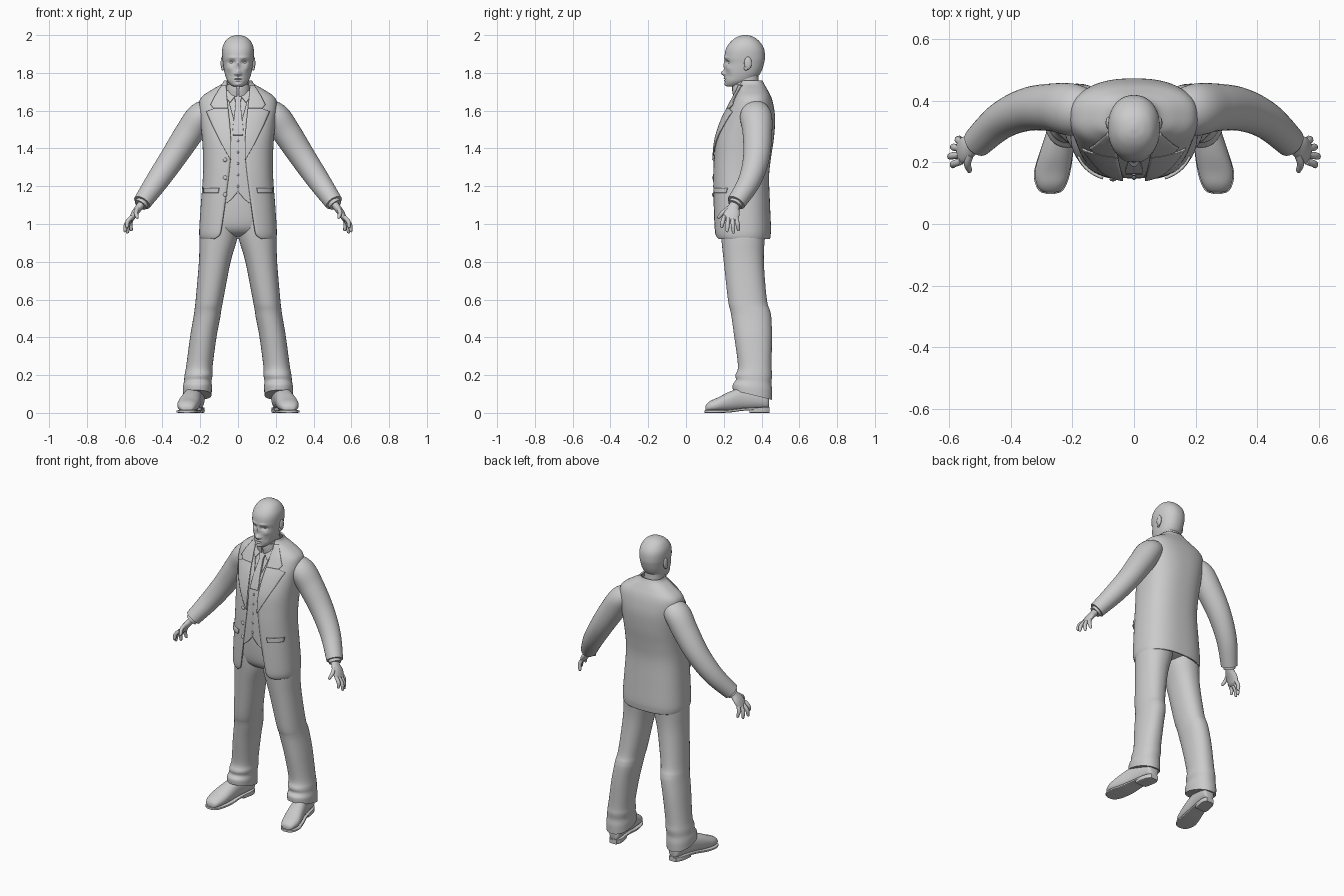
import bpy, bmesh, math
from mathutils import Vector


def smooth_rows(rows, sub):
    """Catmull-Rom interpolation through rows of numbers."""
    out = []
    for i in range(len(rows) - 1):
        a, b, c, d = (rows[max(i - 1, 0)], rows[i], rows[i + 1], rows[min(i + 2, len(rows) - 1)])
        for k in range(sub):
            t = k / sub
            out.append([0.5 * (2 * q + (r - p) * t + (2 * p - 5 * q + 4 * r - s) * t * t
                               + (3 * q - p - 3 * r + s) * t ** 3) for p, q, r, s in zip(a, b, c, d)])
    out.append(list(rows[-1]))
    return out


def skin(name, rings, closed=True, caps=True, mirror=False, thick=0, offset=-1):
    """Bridge point rings into a mesh object."""
    bm = bmesh.new()
    vs = [[bm.verts.new(p) for p in ring] for ring in rings]
    n = len(vs[0])
    for a, b in zip(vs, vs[1:]):
        for j in range(n if closed else n - 1):
            k = (j + 1) % n
            bm.faces.new((a[j], a[k], b[k], b[j]))
    if closed and caps:
        bm.faces.new(vs[0])
        bm.faces.new(vs[-1])
    bmesh.ops.recalc_face_normals(bm, faces=bm.faces)
    me = bpy.data.meshes.new(name)
    bm.to_mesh(me)
    bm.free()
    ob = bpy.data.objects.new(name, me)
    bpy.context.collection.objects.link(ob)
    if thick:
        m = ob.modifiers.new("Thickness", 'SOLIDIFY')
        m.thickness, m.offset = thick, offset
    if mirror:
        ob.modifiers.new("Mirror", 'MIRROR').use_clip = False
    return ob


def spow(v, e):
    return math.copysign(abs(v) ** e, v)


def tube(name, rows, n=48, p=2.2, sub=5, axis='z', gap=False, **kw):
    """Superellipse loft; rows are (t, cx, half_x, low, high[, front gap])."""
    rings = []
    for r in smooth_rows(rows, sub):
        t, cx, hx, lo, hi = r[:5]
        g = math.asin(min(abs(r[5]) / hx, 0.95) ** (p / 2)) if gap else 0
        ring = []
        for j in range(n):
            a = -math.pi / 2 + g + (2 * math.pi - 2 * g) * j / (n - 1 if gap else n)
            x = cx + hx * spow(math.cos(a), 2 / p)
            w = (lo + hi) / 2 + (hi - lo) / 2 * spow(math.sin(a), 2 / p)
            ring.append((x, w, t) if axis == 'z' else (x, t, w))
        rings.append(ring)
    return skin(name, rings, closed=not gap, **kw)


def sweep(name, rows, n=24, sub=5, **kw):
    """Limb along a path; rows are (x, y, z, radius_across, radius_thick)."""
    rs = smooth_rows(rows, sub)
    rings = []
    for i, r in enumerate(rs):
        d = (Vector(rs[min(i + 1, len(rs) - 1)][:3]) - Vector(rs[max(i - 1, 0)][:3])).normalized()
        u = Vector((0, 1, 0))
        u = (u - d * u.dot(d)).normalized()
        v = d.cross(u)
        rings.append([Vector(r[:3]) + u * r[3] * math.cos(a) + v * r[4] * math.sin(a)
                      for a in (2 * math.pi * j / n for j in range(n))])
    return skin(name, rings, mirror=True, **kw)


def ball(name, loc, scale, mirror=True):
    bm = bmesh.new()
    bmesh.ops.create_uvsphere(bm, u_segments=20, v_segments=12, radius=1)
    for v in bm.verts:
        v.co = Vector(loc) + Vector([a * b for a, b in zip(v.co, scale)])
    me = bpy.data.meshes.new(name)
    bm.to_mesh(me)
    bm.free()
    ob = bpy.data.objects.new(name, me)
    bpy.context.collection.objects.link(ob)
    if mirror:
        ob.modifiers.new("Mirror", 'MIRROR')


# Jacket body, open at the front
JP = 2.5
jacket = [(.92, 0, .200, .155, .445, .125), (.94, 0, .205, .148, .448, .098), (.98, 0, .205, .144, .45, .088),
          (1.1, 0, .197, .142, .445, .07), (1.25, 0, .186, .142, .44, .05), (1.35, 0, .185, .147, .45, .04),
          (1.45, 0, .19, .158, .465, .04), (1.55, 0, .2, .19, .472, .05), (1.62, 0, .207, .225, .465, .06),
          (1.67, 0, .195, .25, .452, .065), (1.71, 0, .14, .27, .432, .065), (1.74, 0, .088, .275, .415, .06),
          (1.76, 0, .074, .28, .405, .06)]
tube("jacket", jacket, n=72, p=JP, gap=True, thick=.01)
dense = smooth_rows(jacket, 8)


def front_y(x, z):
    """Depth of the jacket front at x, z."""
    a, b = next(((a, b) for a, b in zip(dense, dense[1:]) if a[0] <= z <= b[0]), (dense[-2], dense[-1]))
    t = (z - a[0]) / (b[0] - a[0])
    hx, lo, hi = (a[i] + (b[i] - a[i]) * t for i in (2, 3, 4))
    return (lo + hi) / 2 - (hi - lo) / 2 * (1 - min(abs(x) / hx, 1) ** JP) ** (1 / JP)


def patch(name, rows, off, thick=.005, cols=10, sub=6):
    """Cloth panel laid on the jacket front; rows are (z, x0, x1)."""
    rings = []
    for a, b in zip(rows, rows[1:]):
        for k in range(sub + (b is rows[-1])):
            z, x0, x1 = (p + (q - p) * k / sub for p, q in zip(a, b))
            xs = [x0 + (x1 - x0) * j / cols for j in range(cols + 1)]
            rings.append([(x, front_y(x, z) - off, z) for x in xs])
    return skin(name, rings, closed=False, mirror=True, thick=thick, offset=0)


patch("lapel", [(1.34, .036, .04), (1.42, .036, .085), (1.52, .042, .135), (1.595, .05, .168), (1.612, .052, .125)], .006)
patch("jacket_collar", [(1.612, .052, .13), (1.632, .054, .145), (1.68, .06, .12), (1.735, .062, .085)], .006)
patch("pocket_flap", [(1.165, .105, .178), (1.19, .1, .18)], .005, thick=.01)
patch("waistcoat", [(1.11, .06, .075), (1.13, .035, .1), (1.17, 0, .11), (1.48, 0, .09), (1.6, .035, .09), (1.68, .055, .085)], -.009)
patch("shirt_front", [(1.42, 0, .07), (1.6, 0, .085), (1.7, 0, .085)], -.018)
patch("tie", [(1.47, 0, .026), (1.5, 0, .028), (1.645, 0, .012), (1.65, 0, .014), (1.685, 0, .024), (1.695, 0, .02)], -.006, thick=.014)
patch("shirt_collar_point", [(1.645, .04, .046), (1.67, .02, .062), (1.705, .012, .064)], 0)
for z in (1.34, 1.245, 1.155):
    ball("jacket_button", (-.068, front_y(.068, z) - .002, z), (.011, .006, .011), False)
for i in range(5):
    z = 1.2 + i * .06
    ball("waistcoat_button", (0, front_y(0, z) + .006, z), (.006, .005, .006), False)

# Sleeves, shirt cuffs, hands
sweep("sleeve", [(.12, .365, 1.6, .06, .06), (.195, .37, 1.572, .084, .074), (.26, .378, 1.48, .078, .075),
                 (.345, .372, 1.35, .07, .068), (.43, .335, 1.225, .06, .06), (.508, .265, 1.113, .05, .048)], n=36, sub=7)
sweep("shirt_cuff", [(.49, .28, 1.135, .038, .036), (.516, .258, 1.1, .037, .035)], sub=2)
sweep("palm", [(.505, .265, 1.115, .026, .022), (.522, .253, 1.09, .03, .02), (.545, .243, 1.06, .042, .018),
               (.562, .235, 1.03, .04, .014), (.57, .233, 1.018, .03, .008)])
fingers = [((.56, .203, 1.04), (.592, .187, .98)), ((.566, .224, 1.03), (.602, .217, .957)),
           ((.565, .246, 1.028), (.588, .252, .95)), ((.558, .265, 1.035), (.567, .28, .962)),
           ((.53, .225, 1.085), (.535, .167, 1.03))]
for i, (a, b) in enumerate(fingers):
    a, b = Vector(a), Vector(b)
    bend = Vector((.008, 0, .004))
    rows = [(*a.lerp(b, t), r, r) for t, r in ((0, .011), (.5, .0115), (.85, .009), (.96, .006), (1, .002))]
    rows[1] = (*(a.lerp(b, .5) + bend), .0115, .0115)
    sweep("thumb" if i == 4 else "finger", rows, n=12, sub=4)

# Trousers
tube("trouser_seat", [(.935, 0, .07, .24, .36), (.955, 0, .165, .2, .41), (1.0, 0, .188, .175, .43),
                      (1.1, 0, .182, .165, .43), (1.2, 0, .165, .165, .42)])
leg = tube("trouser_leg", [(1.02, .097, .094, .178, .43), (.93, .103, .1, .186, .418), (.8, .123, .084, .2, .412),
                           (.6, .151, .073, .222, .428), (.54, .16, .071, .235, .445), (.5, .166, .071, .242, .452),
                           (.4, .184, .07, .256, .455), (.25, .204, .07, .275, .453), (.2, .209, .074, .262, .456),
                           (.16, .213, .073, .264, .452), (.12, .215, .077, .248, .456), (.07, .216, .076, .248, .455)],
           sub=6, mirror=True)
for v in leg.data.vertices:
    v.co.z += max(0, (.2 - v.co.z) / .13) * (.45 - v.co.y) * .25

# Shoes
tube("shoe_upper", [(.102, .27, .012, .014, .032), (.108, .27, .032, .008, .046), (.13, .269, .047, .006, .064),
                    (.17, .265, .056, .006, .082), (.23, .252, .054, .008, .112), (.30, .237, .047, .015, .135),
                    (.38, .222, .043, .02, .13), (.43, .214, .036, .02, .12), (.44, .213, .02, .03, .1)],
     axis='y', mirror=True)
tube("shoe_sole", [(.098, .27, .014, 0, .013), (.106, .27, .036, 0, .015), (.13, .269, .051, 0, .015),
                   (.17, .265, .059, 0, .015), (.23, .252, .055, .002, .017), (.31, .235, .045, .012, .026),
                   (.4, .219, .042, .016, .03), (.442, .213, .026, .016, .03)], axis='y', p=6, mirror=True)
tube("shoe_heel", [(.335, .23, .04, 0, .024), (.36, .226, .043, 0, .024), (.41, .217, .041, 0, .024),
                   (.443, .213, .025, 0, .024)], axis='y', p=7, mirror=True)

# Neck and shirt collar
tube("neck", [(1.62, 0, .065, .27, .4), (1.7, 0, .06, .252, .392), (1.75, 0, .058, .25, .385), (1.8, 0, .058, .25, .385)])
tube("shirt_collar", [(1.675, 0, .074, .25, .405, .006), (1.71, 0, .067, .244, .4, .006), (1.738, 0, .063, .245, .394, .012)],
     gap=True, thick=.006)

# Head with sculpted face
head = tube("head", [(1.727, 0, .018, .225, .27), (1.733, 0, .034, .212, .3), (1.755, 0, .055, .207, .35),
                     (1.785, 0, .067, .206, .385), (1.815, 0, .074, .207, .402), (1.85, 0, .079, .208, .413),
                     (1.88, 0, .083, .204, .418), (1.92, 0, .084, .209, .415), (1.95, 0, .077, .224, .402),
                     (1.977, 0, .06, .25, .378), (1.993, 0, .036, .277, .352), (2.0, 0, .01, .303, .325)],
            n=128, sub=9)
bumps = [(0, 1.84, .010, .022, -.010), (0, 1.799, .012, .014, -.022), (.014, 1.795, .007, .007, -.008),
         (.033, 1.856, .016, .010, .013), (.03, 1.881, .022, .007, -.005), (0, 1.772, .02, .004, -.007),
         (0, 1.759, .017, .004, -.006), (0, 1.765, .022, .002, .003), (0, 1.739, .018, .010, -.006),
         (.048, 1.825, .014, .014, -.005), (.045, 1.785, .014, .02, .004)]
for v in head.data.vertices:
    if v.co.y < .3:
        x, z = abs(v.co.x), v.co.z
        v.co.y += sum(d * math.exp(-((x - bx) / sx) ** 2 - ((z - bz) / sz) ** 2) for bx, bz, sx, sz, d in bumps)
ball("eye", (.033, .236, 1.856), (.015, .012, .010))
ball("ear", (.083, .328, 1.852), (.009, .02, .034))
ball("ear_lobe", (.08, .318, 1.825), (.008, .011, .013))

# Smooth shading with sharp hems kept
bpy.ops.object.select_all(action='SELECT')
bpy.context.view_layer.objects.active = head
bpy.ops.object.shade_smooth_by_angle(angle=math.radians(45))
